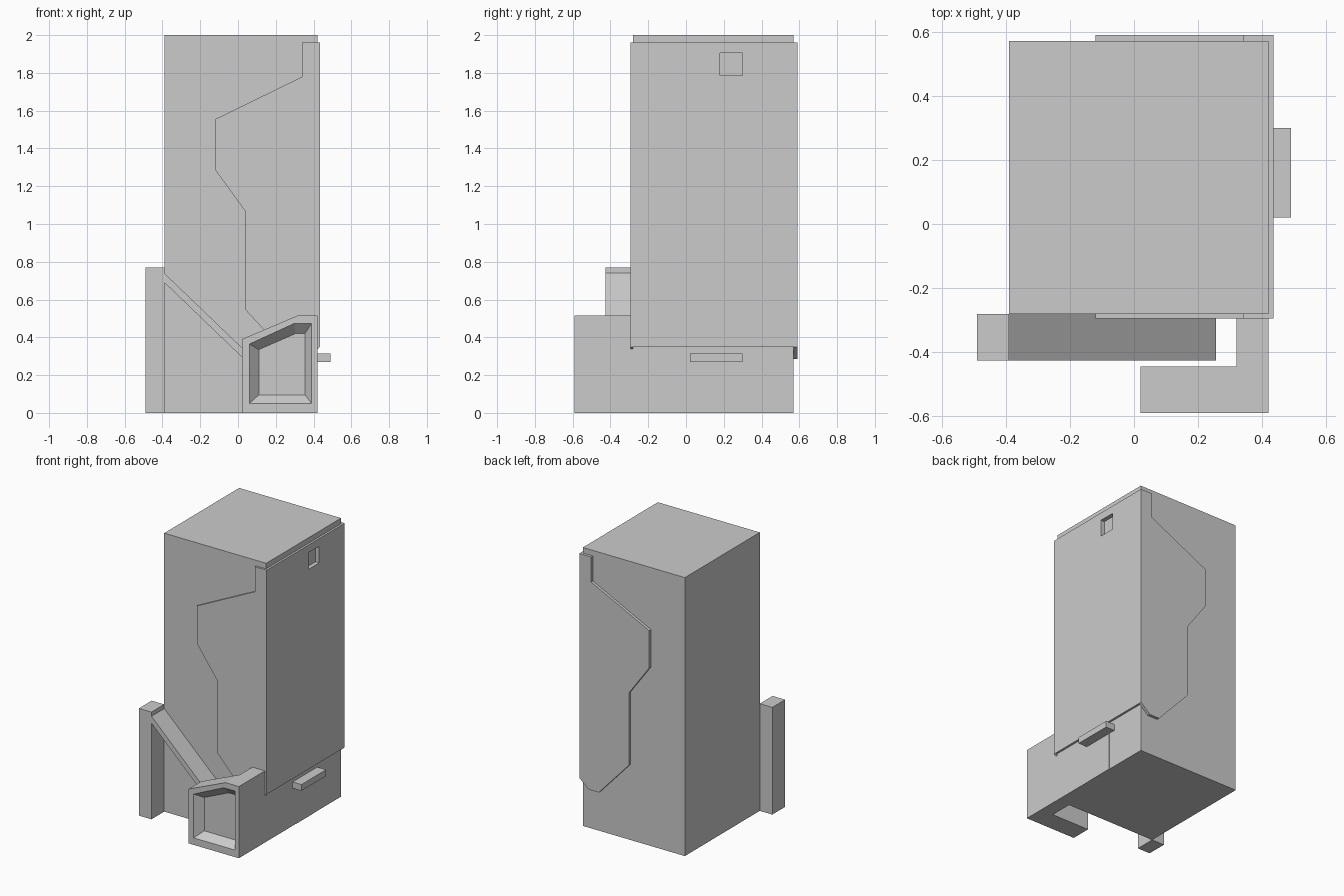
import bpy, bmesh

if "Cube" in bpy.data.objects:
    bpy.data.objects.remove(bpy.data.objects["Cube"])


def loft(name, ring_a, ya, ring_b, yb):
    """Solid between two x/z outlines placed at depths ya and yb."""
    bm = bmesh.new()
    a = [bm.verts.new((x, ya, z)) for x, z in ring_a]
    b = [bm.verts.new((x, yb, z)) for x, z in ring_b]
    n = len(a)
    bm.faces.new(a)
    bm.faces.new(b[::-1])
    for i in range(n):
        j = (i + 1) % n
        bm.faces.new((a[j], a[i], b[i], b[j]))
    bmesh.ops.recalc_face_normals(bm, faces=bm.faces)
    mesh = bpy.data.meshes.new(name)
    bm.to_mesh(mesh)
    bm.free()
    ob = bpy.data.objects.new(name, mesh)
    bpy.context.collection.objects.link(ob)
    return ob


def prism(name, ring, ya, yb):
    return loft(name, ring, ya, ring, yb)


def box(name, x0, x1, y0, y1, z0, z1):
    return prism(name, [(x0, z0), (x1, z0), (x1, z1), (x0, z1)], y0, y1)


def cut(target, cutter):
    mod = target.modifiers.new("cut", 'BOOLEAN')
    mod.operation = 'DIFFERENCE'
    mod.solver = 'EXACT'
    mod.object = cutter
    bpy.context.view_layer.objects.active = target
    bpy.ops.object.modifier_apply(modifier=mod.name)


# Main cabinet
body = box("cabinet", -0.39, 0.42, -0.28, 0.57, 0, 2)

# Wrap-around cover: shaped plates front and back, flat plate on the right
cover = [(0.435, 1.96), (0.34, 1.96), (0.34, 1.78), (-0.12, 1.555),
         (-0.12, 1.285), (0.04, 1.065), (0.04, 0.545), (0.28, 0.285),
         (0.36, 0.285), (0.435, 0.35)]
prism("front_cover", cover, -0.295, -0.28)
prism("back_cover", cover, 0.57, 0.59)
side = box("side_cover", 0.42, 0.435, -0.28, 0.57, 0.35, 1.96)

# Small square recess high on the right side
recess = box("recess_cutter", 0.405, 0.5, 0.18, 0.30, 1.785, 1.905)
cut(side, recess)
cut(body, recess)
bpy.data.objects.remove(recess)

# Ledge and flap on the right side
box("ledge", 0.42, 0.49, 0.02, 0.30, 0.27, 0.315)
box("flap", 0.42, 0.422, 0.05, 0.25, 0, 0.265)

# Collection bin with a tapered opening, joined to the cabinet by an arm
bin_outline = [(0.02, 0), (0.42, 0), (0.42, 0.515), (0.315, 0.515), (0.02, 0.39)]
bin_box = prism("collection_bin", bin_outline, -0.59, -0.445)
rim = [(0.06, 0.05), (0.39, 0.05), (0.39, 0.475), (0.30, 0.475), (0.06, 0.365)]
floor = [(0.11, 0.095), (0.355, 0.095), (0.355, 0.42), (0.305, 0.42), (0.11, 0.335)]
opening = loft("opening_cutter", rim, -0.5905, floor, -0.54)
cut(bin_box, opening)
bpy.data.objects.remove(opening)
box("bin_arm", 0.32, 0.42, -0.445, -0.28, 0, 0.515)

# Sloping chute and its support post
prism("chute", [(-0.39, 0.74), (-0.39, 0.69), (0.255, 0.07), (0.255, 0.12)],
      -0.425, -0.28)
box("chute_post", -0.49, -0.39, -0.425, -0.28, 0, 0.77)
